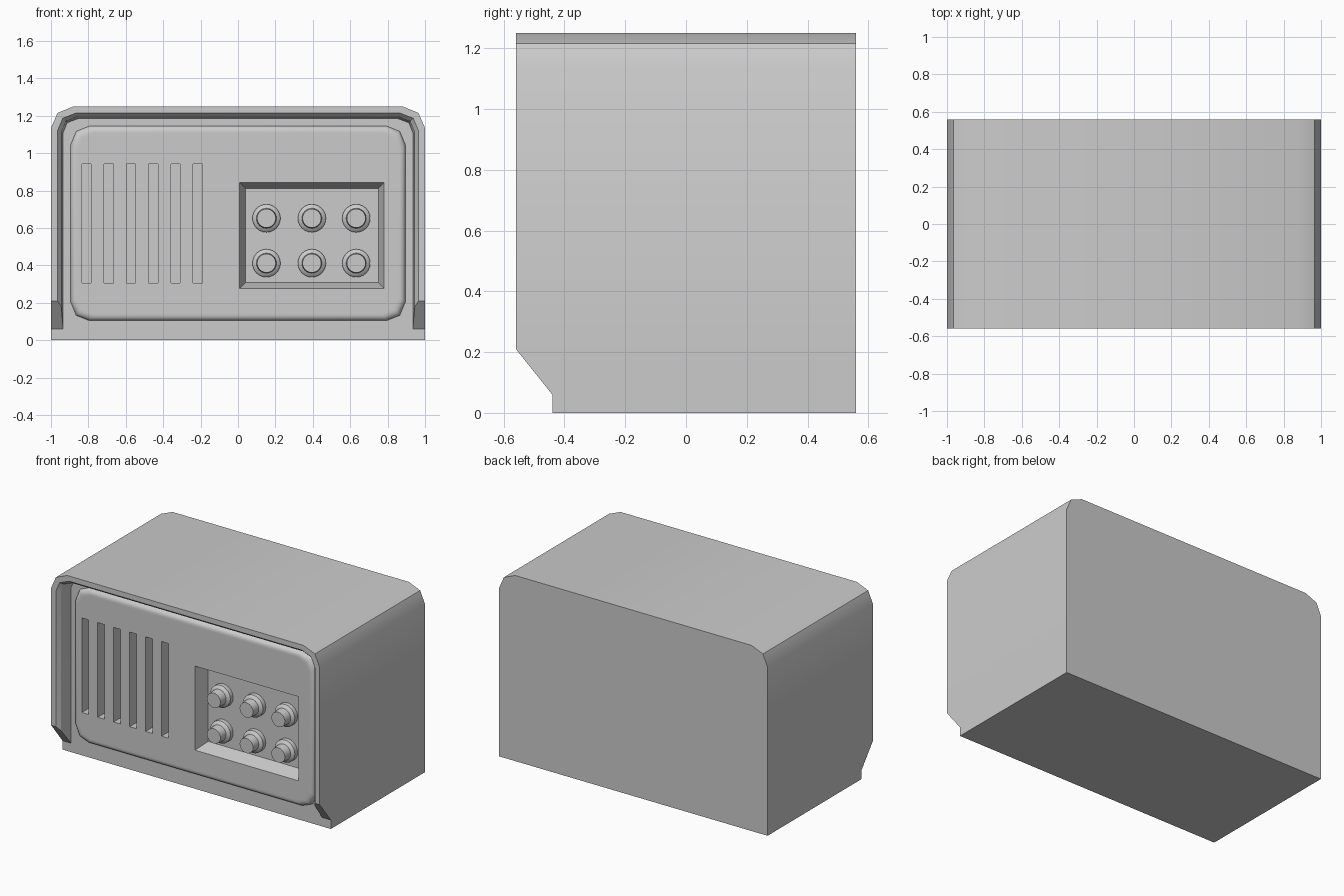
import bpy, bmesh, math

cube = bpy.data.objects.get("Cube")
if cube:
    bpy.data.objects.remove(cube, do_unlink=True)

grey = bpy.data.materials.new("plain grey")
grey.use_nodes = True
COLOUR = (0.6, 0.6, 0.6, 1)
grey.diffuse_color = COLOUR
grey.node_tree.nodes["Principled BSDF"].inputs["Base Color"].default_value = COLOUR


def finish(bm, name):
    bmesh.ops.recalc_face_normals(bm, faces=bm.faces[:])
    mesh = bpy.data.meshes.new(name)
    bm.to_mesh(mesh)
    bm.free()
    mesh.materials.append(grey)
    obj = bpy.data.objects.new(name, mesh)
    bpy.context.collection.objects.link(obj)
    return obj


def strip(bm, a, b, closed):
    n = len(a)
    for i in range(n if closed else n - 1):
        j = (i + 1) % n
        bm.faces.new((a[i], a[j], b[j], b[i]))


def loft(name, rings):
    """Solid through closed rings of equal length."""
    bm = bmesh.new()
    loops = [[bm.verts.new(p) for p in ring] for ring in rings]
    for a, b in zip(loops, loops[1:]):
        strip(bm, a, b, True)
    bm.faces.new(loops[0])
    bm.faces.new(loops[-1])
    return finish(bm, name)


def mirrored(half):
    return half + [(-x, y, z) for x, y, z in reversed(half)]


def arch(inset, y):
    """Clipped top corner of the casing, moved inwards."""
    return [(1 - inset, y, 1.135 - 0.4 * inset),
            (0.965 - 0.8 * inset, y, 1.215 - 0.8 * inset),
            (0.88 - 0.4 * inset, y, 1.25 - inset)]


def rect(x0, x1, z0, z1, y, grow=0):
    x0, x1, z0, z1 = x0 - grow, x1 + grow, z0 - grow, z1 + grow
    return [(x0, y, z0), (x1, y, z0), (x1, y, z1), (x0, y, z1)]


# Casing with a projecting hood around the front
BACK, FACE, RIM = 0.56, -0.44, -0.56
bm = bmesh.new()


def add(half):
    return [bm.verts.new(p) for p in mirrored(half)]


back = add([(1, BACK, z) for z in (0, 0.06, 0.21)] + arch(0, BACK))
front = add([(1, FACE, 0), (1, FACE, 0.06), (1, RIM, 0.21)] + arch(0, RIM))
inner = []
for inset, y in ((0.035, RIM), (0.055, -0.535), (0.065, FACE)):
    foot = 0.06 + (FACE - y) * 1.25
    inner.append(add([(1 - inset, y, foot)] + arch(inset, y)))
strip(bm, back, front, True)
bm.faces.new(back)
for a, b in zip([front[2:-2]] + inner, inner):
    strip(bm, a, b, False)
for outer, end in ((front[1:3], 0), (front[-2:-4:-1], -1)):
    bm.faces.new(outer + [ring[end] for ring in inner])
bm.faces.new(front[:2] + inner[-1] + front[-2:])
casing = finish(bm, "casing")


# Raised front panel with a rounded edge
def panel_ring(inset, y):
    hw, hh = 0.895 - inset, 0.52 - inset
    c = 0.1 - 0.3 * inset
    corner = [(hw, hh - c), (hw - 0.3 * c, hh - 0.28 * c), (hw - c, hh)]
    half = [(x, y, 0.625 - z) for x, z in reversed(corner)]
    half += [(x, y, 0.625 + z) for x, z in corner]
    return mirrored(half)


rings = []
for step in range(6):
    a = math.radians(18 * step)
    rings.append(panel_ring(0.03 * (1 - math.cos(a)), FACE - 0.03 * math.sin(a)))
rings.append(panel_ring(0.04, FACE - 0.03))
panel = loft("front_panel", rings)

# Control recess and vent slots, cut through the panel into the casing
FLOOR = -0.375
cutters = [loft("recess_cutter", [rect(0.04, 0.75, 0.308, 0.812, FLOOR),
                                  rect(0.04, 0.75, 0.308, 0.812, FLOOR - 0.19, 0.062)])]
for i in range(6):
    x = -0.835 + 0.119 * i
    cutters.append(loft("slot_cutter", [rect(x, x + 0.05, 0.305, 0.942, y)
                                        for y in (-0.36, -0.54)]))
for target in (casing, panel):
    bpy.context.view_layer.objects.active = target
    for cutter in cutters:
        cutter.hide_render = True
        mod = target.modifiers.new("cut", "BOOLEAN")
        mod.operation = "DIFFERENCE"
        mod.solver = "EXACT"
        mod.object = cutter
        bpy.ops.object.modifier_apply(modifier=mod.name)
for cutter in cutters:
    bpy.data.objects.remove(cutter, do_unlink=True)

# Stepped knobs in two rows
PROFILE = [(0.075, FLOOR + 0.005), (0.075, -0.405), (0.065, -0.415),
           (0.054, -0.42), (0.05, -0.475)]
SIDES = 24
knobs = []
for row, z in (("lower", 0.412), ("upper", 0.652)):
    for column, x in (("right", 0.152), ("middle", 0.395), ("left", 0.632)):
        rings = [[(x + r * math.cos(k * math.tau / SIDES), y,
                   z + r * math.sin(k * math.tau / SIDES)) for k in range(SIDES)]
                 for r, y in PROFILE]
        knobs.append(loft(f"{row}_{column}_knob", rings))

# Smooth shading with sharp edges kept
bpy.ops.object.select_all(action="DESELECT")
for obj in [casing, panel] + knobs:
    obj.select_set(True)
bpy.context.view_layer.objects.active = casing
bpy.ops.object.shade_smooth_by_angle(angle=math.radians(30))
